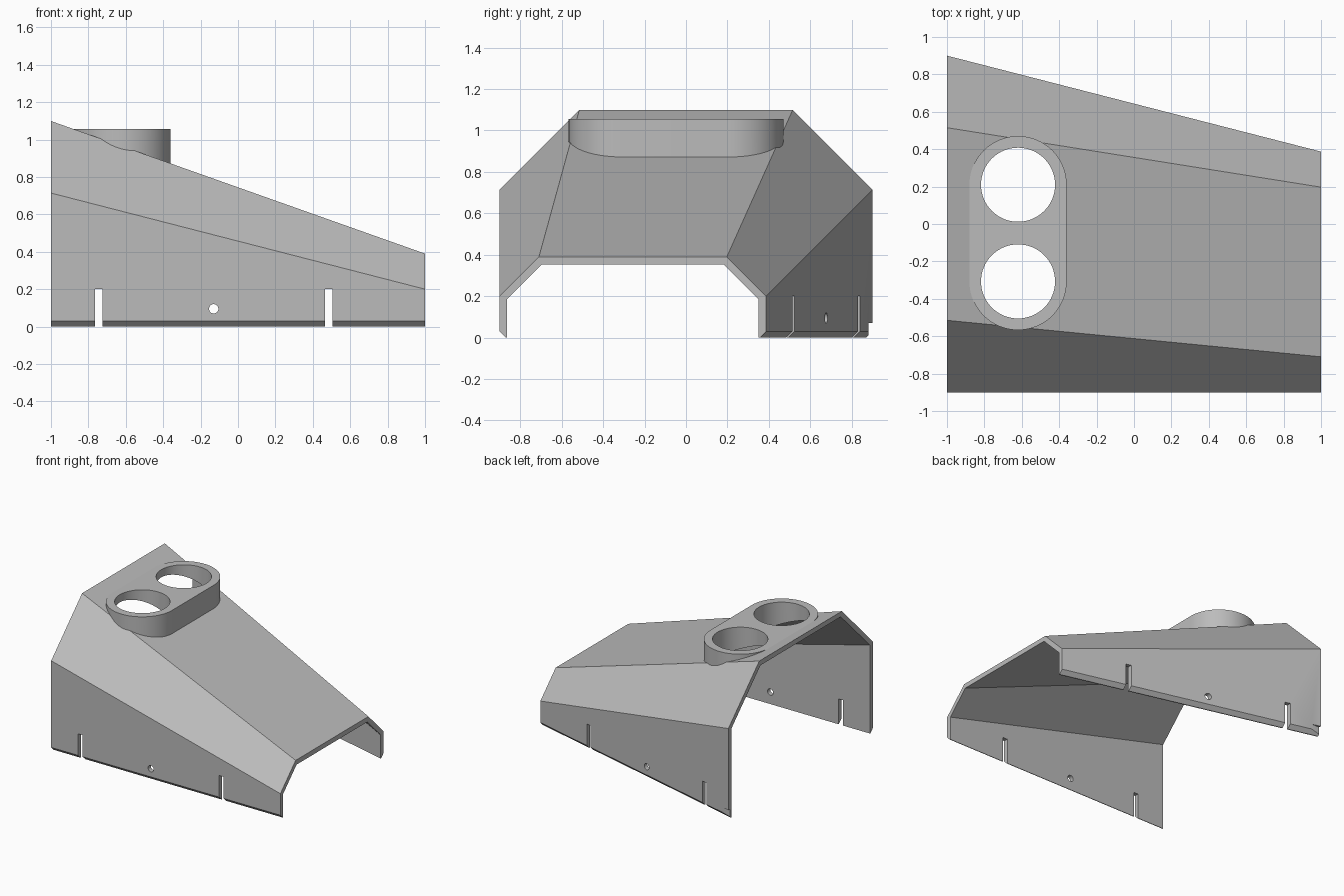
import bpy, bmesh, math

cube = bpy.data.objects.get("Cube")
if cube:
    bpy.data.objects.remove(cube, do_unlink=True)

grey = bpy.data.materials.new("plain grey")
grey.use_nodes = True
grey.diffuse_color = (0.5, 0.5, 0.5, 1)
grey.node_tree.nodes["Principled BSDF"].inputs["Base Color"].default_value = (0.5, 0.5, 0.5, 1)


def loft(name, start, end):
    """Closed solid between two matching 3D outlines."""
    bm = bmesh.new()
    a = [bm.verts.new(p) for p in start]
    b = [bm.verts.new(p) for p in end]
    bm.faces.new(a)
    bm.faces.new(b)
    for i in range(len(a)):
        j = (i + 1) % len(a)
        bm.faces.new((a[i], a[j], b[j], b[i]))
    bmesh.ops.recalc_face_normals(bm, faces=bm.faces)
    mesh = bpy.data.meshes.new(name)
    bm.to_mesh(mesh)
    bm.free()
    mesh.materials.append(grey)
    obj = bpy.data.objects.new(name, mesh)
    bpy.context.collection.objects.link(obj)
    return obj


def block(name, x, y, z):
    corners = [(x[0], z[0]), (x[1], z[0]), (x[1], z[1]), (x[0], z[1])]
    return loft(name, [(u, y[0], w) for u, w in corners], [(u, y[1], w) for u, w in corners])


def arc(cx, cy, r, first, last, n):
    steps = [math.radians(first + (last - first) * i / n) for i in range(n + 1)]
    return [(cx + r * math.cos(t), cy + r * math.sin(t)) for t in steps]


def upright(name, outline, z0, z1):
    return loft(name, [(x, y, z0) for x, y in outline], [(x, y, z1) for x, y in outline])


def combine(target, tool, operation):
    mod = target.modifiers.new(operation, 'BOOLEAN')
    mod.operation, mod.solver, mod.object = operation, 'EXACT', tool
    bpy.context.view_layer.objects.active = target
    bpy.ops.object.modifier_apply(modifier=mod.name)
    bpy.data.objects.remove(tool, do_unlink=True)


def blend(tall, short, x):
    """Cross-section at x, between the tall end (-1) and the short end (1)."""
    t = (x + 1) / 2
    return [(x, p[0] + (q[0] - p[0]) * t, p[1] + (q[1] - p[1]) * t)
            for p, q in zip(tall, short)]


# Tapered cover with its lower outside edges chamfered
tall = [(-0.87, 0), (-0.9, 0.03), (-0.9, 0.714), (-0.515, 1.099),
        (0.515, 1.099), (0.9, 0.714), (0.9, 0.03), (0.87, 0)]
short = [(-0.87, 0), (-0.9, 0.03), (-0.9, 0.2), (-0.71, 0.39),
         (0.197, 0.39), (0.387, 0.2), (0.387, 0.03), (0.357, 0)]
cover = loft("cover", blend(tall, short, -1), blend(tall, short, 1))

# Rounded collar standing level on the sloping top
cx, back, front = -0.62, 0.21, -0.307
outline = arc(cx, back, 0.26, 0, 180, 40) + arc(cx, front, 0.26, 180, 360, 40)
combine(cover, upright("collar", outline, 0.8, 1.056), 'UNION')

# Hollow underside, open at both ends
tall_in = [(-0.865, -0.1), (-0.865, 0.698), (-0.5, 1.06),
           (0.5, 1.06), (0.863, 0.698), (0.863, -0.1)]
short_in = [(-0.865, -0.1), (-0.865, 0.185), (-0.698, 0.352),
            (0.183, 0.352), (0.35, 0.185), (0.35, -0.1)]
combine(cover, loft("hollow", blend(tall_in, short_in, -1.1),
                    blend(tall_in, short_in, 1.1)), 'DIFFERENCE')

# Two round ports through the collar
for y in (back, front):
    combine(cover, upright("port", arc(cx, y, 0.198, 0, 360, 64)[:-1], 0.5, 1.3), 'DIFFERENCE')

# Mounting slots through both side walls
for x in (-0.745, 0.485):
    combine(cover, block("slot", (x - 0.02, x + 0.02), (-1.2, 1.2), (-0.1, 0.2)), 'DIFFERENCE')

# Fixing hole through both side walls
ring = arc(-0.13, 0.095, 0.025, 0, 360, 32)[:-1]
combine(cover, loft("fixing_hole", [(x, -1.2, z) for x, z in ring],
                    [(x, 1.2, z) for x, z in ring]), 'DIFFERENCE')

# Small relief at the rear corner of the tall end
combine(cover, block("relief", (-1.1, -0.8), (0.882, 1.1), (-0.1, 0.07)), 'DIFFERENCE')

# Smooth the round walls, keep the folds sharp
bpy.ops.object.select_all(action='DESELECT')
cover.select_set(True)
bpy.context.view_layer.objects.active = cover
bpy.ops.object.shade_smooth_by_angle(angle=math.radians(15))
